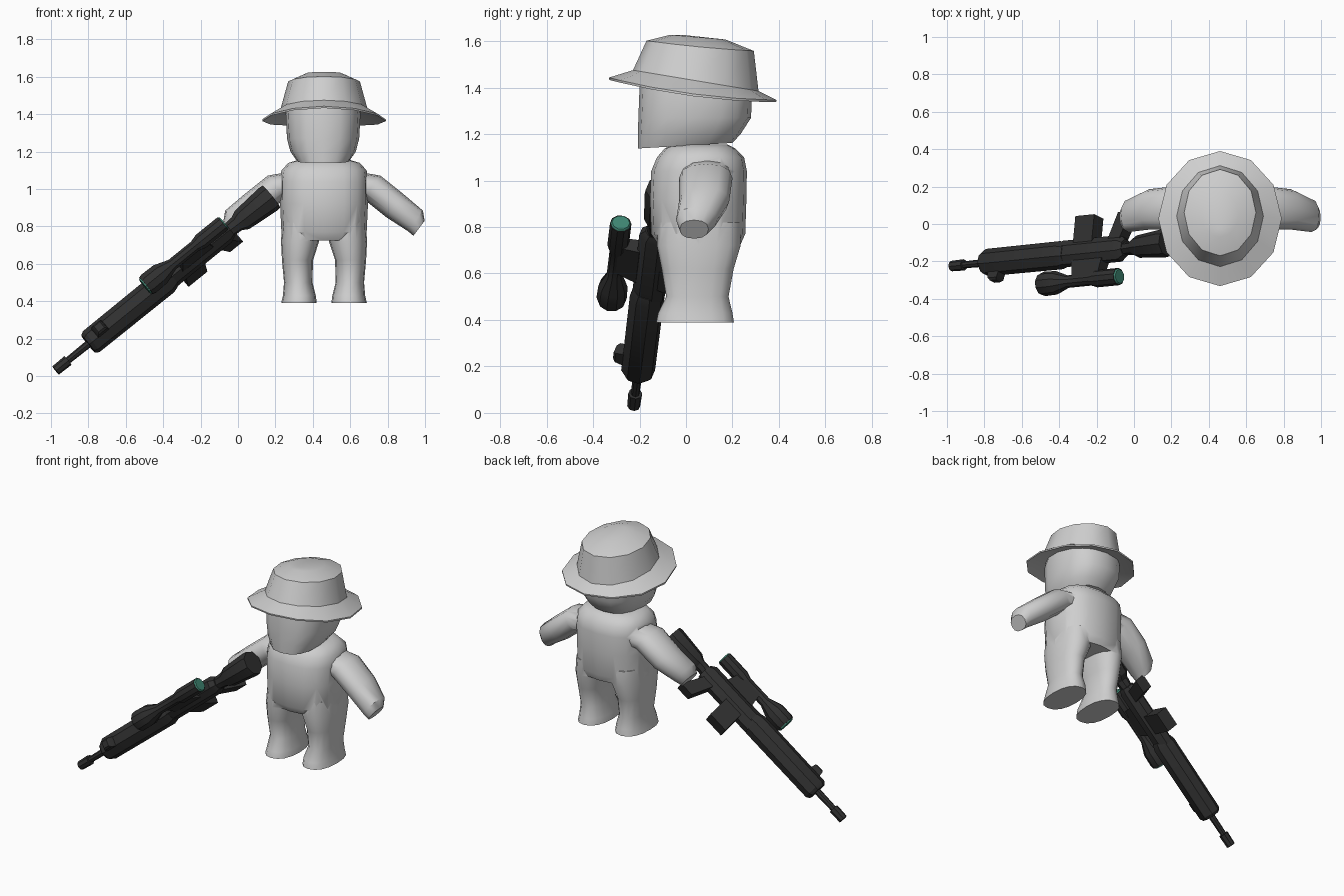
import bpy, bmesh, math
from mathutils import Vector

if "Cube" in bpy.data.objects:
    bpy.data.objects.remove(bpy.data.objects["Cube"])

CX = 0.46  # centre of the figure in x


def material(name, rgb):
    m = bpy.data.materials.new(name)
    m.diffuse_color = (*rgb, 1)
    m.use_nodes = True
    m.node_tree.nodes["Principled BSDF"].inputs["Base Color"].default_value = m.diffuse_color
    return m


GREY = material("light grey", (0.62, 0.62, 0.62))
BLACK = material("gun black", (0.03, 0.03, 0.03))
TEAL = material("teal glass", (0.05, 0.24, 0.17))


def loft(name, rings, mat, angle=40):
    """Closed skin over rings that have equal point counts."""
    bm = bmesh.new()
    rows = [[bm.verts.new(p) for p in r] for r in rings]
    n = len(rows[0])
    for a, b in zip(rows, rows[1:]):
        for i in range(n):
            j = (i + 1) % n
            bm.faces.new((a[i], a[j], b[j], b[i]))
    bm.faces.new(rows[0])
    bm.faces.new(rows[-1])
    bmesh.ops.recalc_face_normals(bm, faces=bm.faces)
    me = bpy.data.meshes.new(name)
    bm.to_mesh(me)
    bm.free()
    me.materials.append(mat)
    ob = bpy.data.objects.new(name, me)
    bpy.context.collection.objects.link(ob)
    smooth(ob, angle)
    return ob


def smooth(ob, angle):
    bpy.ops.object.select_all(action='DESELECT')
    ob.select_set(True)
    bpy.context.view_layer.objects.active = ob
    bpy.ops.object.shade_smooth_by_angle(angle=math.radians(angle))


def unit(n, p=2.0, phase=math.pi / 2):
    """Points of a superellipse with half size 1."""
    pts = []
    for i in range(n):
        t = phase + 2 * math.pi * i / n
        c, s = math.cos(t), math.sin(t)
        pts.append((math.copysign(abs(c) ** (2 / p), c), math.copysign(abs(s) ** (2 / p), s)))
    return pts


def level(d, hx, y0, y1, z, tilt=0.0, droop=0.0, n=16, p=2.5):
    """Horizontal ring; tilt lowers the back, droop lowers the sides."""
    cy, hy = (y0 + y1) / 2, (y1 - y0) / 2
    return [Vector((CX + d + a * hx, cy + b * hy, z - tilt * b - droop * abs(a) ** 2))
            for a, b in unit(n, p)]


# ---- body: torso joined with legs and arms
body = loft("body", [level(0, *r) for r in [
    (0.20, -0.12, 0.235, 0.725), (0.228, -0.15, 0.255, 0.77), (0.235, -0.155, 0.26, 0.92),
    (0.236, -0.15, 0.262, 1.04), (0.228, -0.125, 0.25, 1.10), (0.19, -0.09, 0.21, 1.14),
    (0.14, -0.05, 0.18, 1.155)]], GREY)

leg_rows = [(0.134, 0.095, -0.128, 0.206, 0.39), (0.132, 0.088, -0.12, 0.20, 0.43),
            (0.138, 0.076, -0.085, 0.183, 0.50), (0.142, 0.083, -0.105, 0.205, 0.62),
            (0.128, 0.102, -0.125, 0.235, 0.72), (0.12, 0.104, -0.12, 0.235, 0.82)]
# arm rows: x offset, y, z, half height, half depth
arm_rows = [(0.10, 0.09, 1.03, 0.085, 0.10), (0.255, 0.085, 1.01, 0.077, 0.115),
            (0.38, 0.078, 0.91, 0.077, 0.108), (0.488, 0.045, 0.83, 0.068, 0.088),
            (0.508, 0.035, 0.79, 0.05, 0.062)]
parts = []
for sx, side in ((-1, "left"), (1, "right")):
    parts.append(loft(side + "_leg", [level(sx * r[0], *r[1:], p=2.3) for r in leg_rows], GREY))
    parts.append(loft(side + "_arm", [
        [Vector((CX + sx * (d + 0.6 * a * h), y + b * hy, z + 0.8 * a * h)) for a, b in unit(12, 2.3)]
        for d, y, z, h, hy in arm_rows], GREY))
for part in parts:
    mod = body.modifiers.new("join", 'BOOLEAN')
    mod.operation, mod.solver, mod.object = 'UNION', 'EXACT', part
    bpy.context.view_layer.objects.active = body
    bpy.ops.object.modifier_apply(modifier=mod.name)
    bpy.data.objects.remove(part)
smooth(body, 60)

# ---- head
loft("head", [level(-0.005, *r) for r in [
    (0.14, -0.207, 0.20, 1.15, -0.012), (0.175, -0.207, 0.235, 1.20), (0.193, -0.205, 0.28, 1.27),
    (0.20, -0.20, 0.285, 1.40), (0.19, -0.19, 0.27, 1.45)]], GREY)

# ---- hat: lower inside ring, brim edge, crown, domed top
loft("hat", [level(0, *r, n=12, p=2.0) for r in [
    (0.19, -0.18, 0.26, 1.415, 0.035, 0.0), (0.33, -0.33, 0.388, 1.385, 0.048, 0.022),
    (0.33, -0.332, 0.39, 1.395, 0.048, 0.022), (0.232, -0.228, 0.312, 1.43, 0.045, 0.0),
    (0.192, -0.17, 0.292, 1.58, 0.022, 0.005), (0.10, -0.07, 0.17, 1.617, 0.01, 0.0),
    (0.01, -0.035, -0.015, 1.627, 0.0, 0.0)]], GREY, 35)

# ---- rifle frame: s runs muzzle to stock, v is the rifle's up, w its side
M = Vector((-0.975, -0.225, 0.03))
U = (Vector((0.18, -0.11, 0.965)) - M).normalized()
V0 = (Vector((0, -1, 0)) + U * U.y).normalized()
W0 = V0.cross(U).normalized()
if W0.z < 0:
    W0 = -W0
roll = math.radians(18)
V = V0 * math.cos(roll) + W0 * math.sin(roll)
W = W0 * math.cos(roll) - V0 * math.sin(roll)


def tube(name, rows, mat=BLACK, n=8):
    """Rows along the barrel: s, centre v, half v, half w."""
    k = 1 / math.cos(math.pi / n)
    loft(name, [[M + U * s + V * (cv + hv * k * a) + W * (hw * k * b)
                 for a, b in unit(n, 2.0, math.pi / n)] for s, cv, hv, hw in rows], mat, 30)


def block(name, rows):
    """Rows along the rifle's up: v, s start, s end, half w."""
    loft(name, [[M + U * s + V * v + W * w for s, w in ((a, -h), (b, -h), (b, h), (a, h))]
                for v, a, b, h in rows], BLACK, 30)


tube("barrel", [(0.07, 0, 0.017, 0.017), (0.28, 0, 0.02, 0.02)])
tube("muzzle", [(0, 0, 0.026, 0.026), (0.085, 0, 0.028, 0.028)])
tube("handguard", [(0.225, 0, 0.055, 0.055), (0.245, 0, 0.068, 0.066), (0.76, 0, 0.07, 0.068),
                   (0.80, 0, 0.06, 0.055)])
tube("receiver", [(0.77, -0.005, 0.068, 0.052), (1.17, -0.005, 0.068, 0.052),
                  (1.20, -0.005, 0.045, 0.04)])
tube("stock", [(1.18, 0, 0.032, 0.035), (1.25, 0, 0.032, 0.042), (1.285, -0.005, 0.055, 0.058),
               (1.46, -0.01, 0.07, 0.072), (1.487, -0.01, 0.068, 0.07)])
block("front_sight", [(0.05, 0.28, 0.36, 0.03), (0.10, 0.29, 0.35, 0.03), (0.112, 0.30, 0.34, 0.02)])
block("magazine", [(-0.04, 0.86, 0.99, 0.04), (-0.20, 0.85, 0.98, 0.04)])
block("grip", [(-0.04, 1.09, 1.17, 0.035), (-0.20, 1.14, 1.23, 0.035)])
block("scope_mount", [(0.05, 0.86, 1.07, 0.035), (0.15, 0.88, 1.05, 0.03)])

# ---- scope with a lens plate at both ends
SV = 0.155
tube("scope", [(s, SV, r, r) for s, r in [
    (0.65, 0.056), (0.67, 0.062), (0.75, 0.06), (0.83, 0.032), (0.99, 0.032), (1.03, 0.044),
    (1.18, 0.044)]], n=10)
tube("front_lens", [(0.643, SV, 0.048, 0.048), (0.651, SV, 0.05, 0.05)], TEAL, 10)
tube("rear_lens", [(1.179, SV, 0.042, 0.042), (1.188, SV, 0.036, 0.036)], TEAL, 10)
